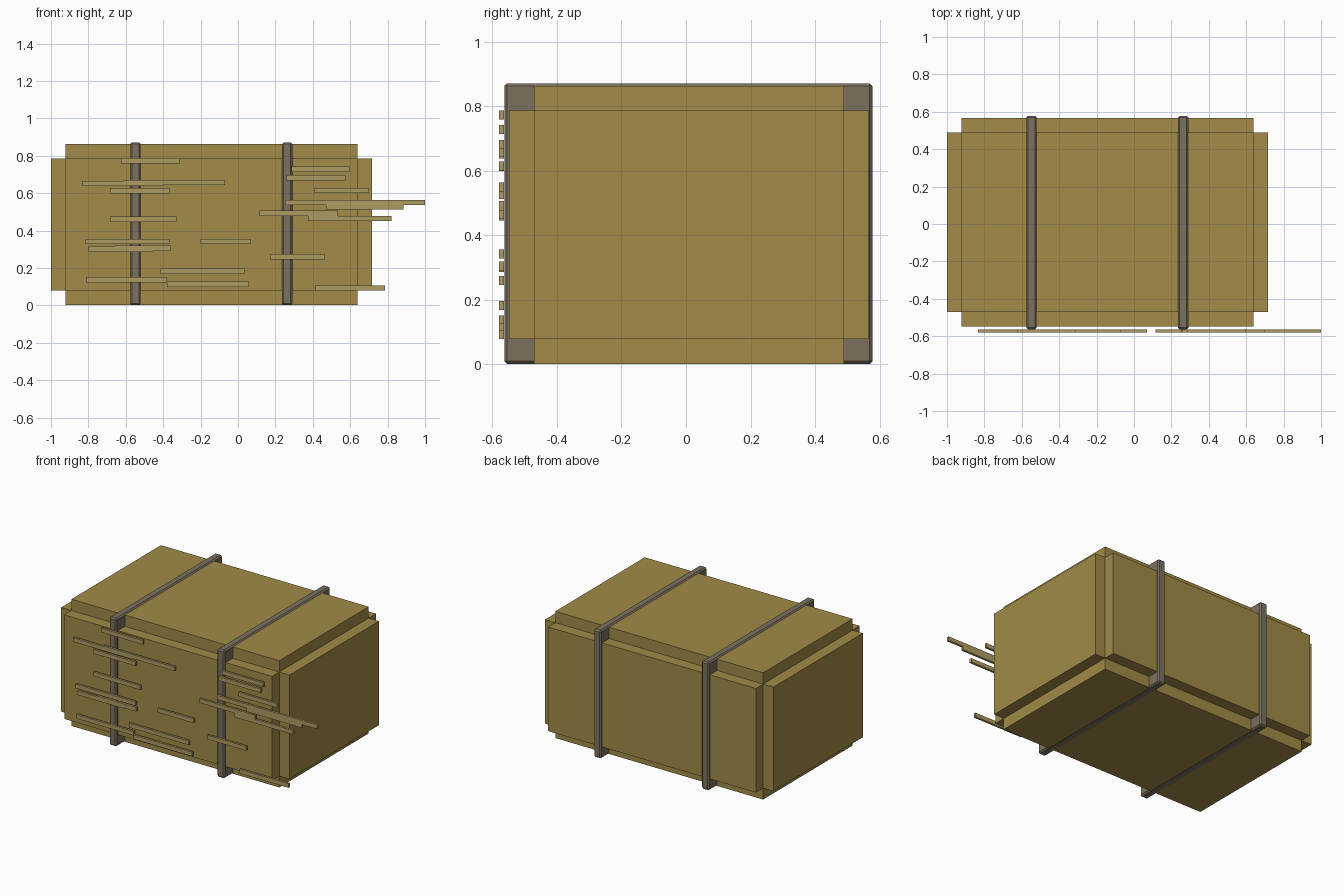
import bpy, bmesh
from mathutils import Vector

if "Cube" in bpy.data.objects:
    bpy.data.objects.remove(bpy.data.objects["Cube"])


def material(name, rgb):
    m = bpy.data.materials.new(name)
    m.diffuse_color = (*rgb, 1)
    m.use_nodes = True
    m.node_tree.nodes["Principled BSDF"].inputs["Base Color"].default_value = m.diffuse_color
    return m


HAY = material("hay", (0.36, 0.26, 0.065))
STRAW = material("straw", (0.42, 0.33, 0.12))
CORD = material("cord", (0.20, 0.165, 0.115))


def box(name, lo, hi, mat, push=0.0, bevel=0.0):
    """Box between two corners; push extrudes every face separately outward."""
    lo, hi = Vector(lo), Vector(hi)
    bm = bmesh.new()
    bmesh.ops.create_cube(bm, size=1)
    bmesh.ops.scale(bm, vec=hi - lo, verts=bm.verts)
    bmesh.ops.translate(bm, vec=(lo + hi) / 2, verts=bm.verts)
    if push:
        bm.normal_update()
        for face in list(bm.faces):
            normal = face.normal.copy()
            new = bmesh.ops.extrude_discrete_faces(bm, faces=[face])["faces"][0]
            bmesh.ops.translate(bm, vec=normal * push, verts=new.verts)
    if bevel:
        bmesh.ops.bevel(bm, geom=bm.edges[:], offset=bevel, segments=1,
                        affect='EDGES', profile=0.5)
    mesh = bpy.data.meshes.new(name)
    bm.to_mesh(mesh)
    bm.free()
    mesh.materials.append(mat)
    obj = bpy.data.objects.new(name, mesh)
    bpy.context.collection.objects.link(obj)
    return obj


# Bale with a raised panel on each of its six sides
box("bale", (-0.922, -0.471, 0.079), (0.64, 0.489, 0.786), HAY, push=0.077)

# Two binding straps round the bale
for x in (-0.548, 0.263):
    box("strap", (x - 0.028, -0.563, 0.001), (x + 0.028, 0.578, 0.871), CORD, bevel=0.009)

# Loose straws on the front: x start, x end, height
straws = [
    (-0.625, -0.31, 0.773), (-0.835, -0.40, 0.652), (-0.61, -0.07, 0.657),
    (-0.685, -0.365, 0.613), (-0.685, -0.33, 0.46), (-0.815, -0.365, 0.342),
    (-0.80, -0.455, 0.300), (-0.66, -0.36, 0.305), (-0.20, 0.07, 0.342),
    (-0.415, 0.035, 0.183), (-0.81, -0.38, 0.137), (-0.38, 0.06, 0.113),
    (0.285, 0.595, 0.728), (0.26, 0.575, 0.682), (0.41, 0.70, 0.614),
    (0.25, 1.0, 0.55), (0.47, 0.885, 0.527), (0.115, 0.535, 0.492),
    (0.375, 0.82, 0.464), (0.175, 0.465, 0.26), (0.415, 0.785, 0.093),
]
for x0, x1, z in straws:
    box("straw", (x0, -0.579, z - 0.014), (x1, -0.564, z + 0.014), STRAW)
